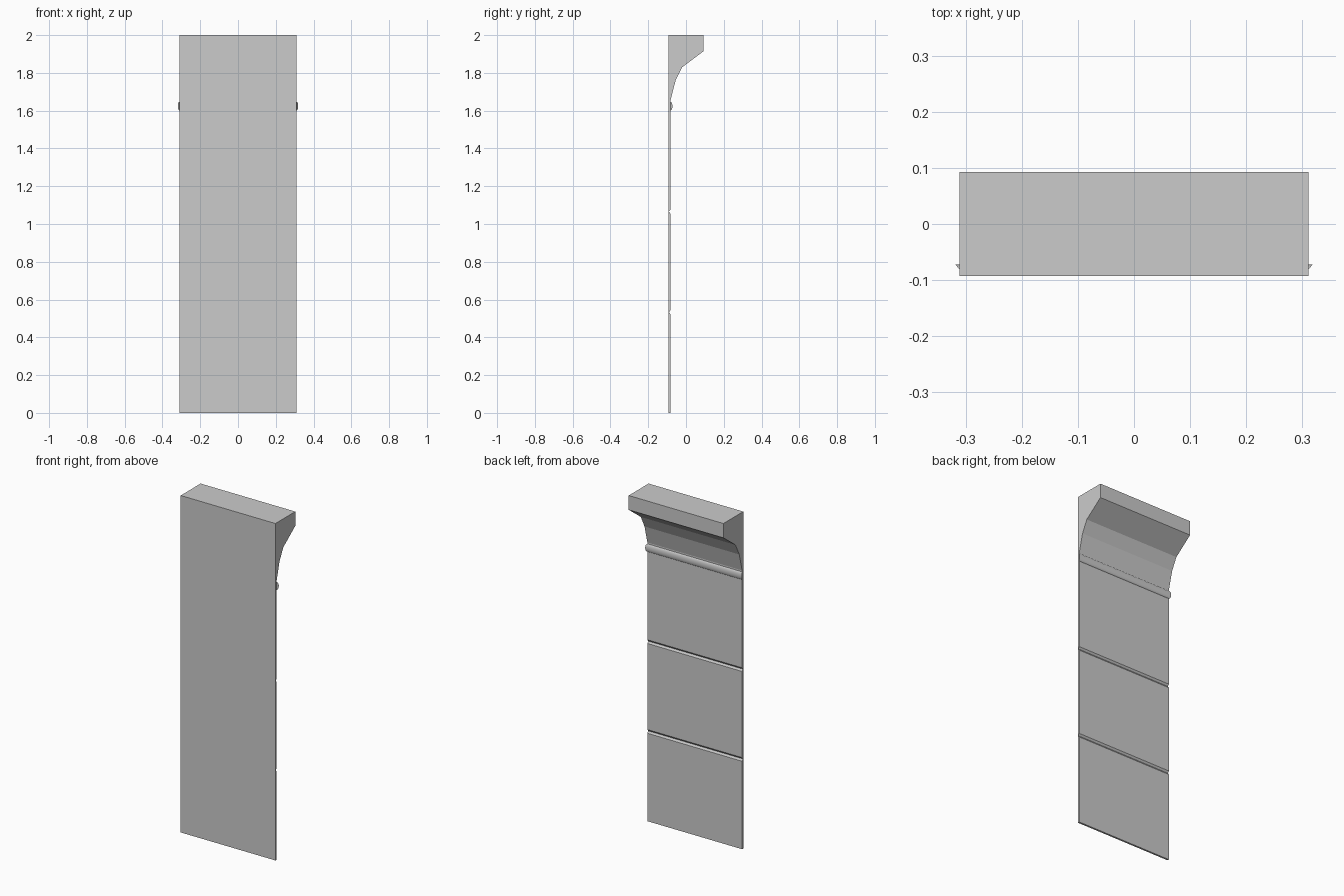
import bpy, bmesh, math

if "Cube" in bpy.data.objects:
    bpy.data.objects.remove(bpy.data.objects["Cube"])

HALF_W = 0.311
BACK, WALL = -0.093, -0.082


def extruded(name, profile, half_width):
    """Closed (y, z) profile swept along x; half_width(y) lets the ends be mitred."""
    bm = bmesh.new()
    left = [bm.verts.new((-half_width(y), y, z)) for y, z in profile]
    right = [bm.verts.new((half_width(y), y, z)) for y, z in profile]
    bm.faces.new(left)
    bm.faces.new(right[::-1])
    n = len(profile)
    for i in range(n):
        j = (i + 1) % n
        bm.faces.new((left[i], right[i], right[j], left[j]))
    bmesh.ops.recalc_face_normals(bm, faces=bm.faces)
    mesh = bpy.data.meshes.new(name)
    bm.to_mesh(mesh)
    bm.free()
    obj = bpy.data.objects.new(name, mesh)
    bpy.context.collection.objects.link(obj)
    return obj


# Wall slab with two V grooves and the flared cornice at the top
profile = [(BACK, 0), (WALL, 0)]
for z in (0.533, 1.066):
    profile += [(WALL, z - 0.011), (WALL - 0.008, z), (WALL, z + 0.011)]
profile += [(WALL, 1.655), (-0.055, 1.76), (-0.02, 1.83),
            (0.093, 1.915), (0.093, 2.0), (BACK, 2.0)]
extruded("wall_panel_with_cornice", profile, lambda y: HALF_W)

# Rounded bead under the cornice, mitred outward at both ends
steps = 8
bead = []
for i in range(steps + 1):
    a = -math.pi / 2 + math.pi * i / steps
    bead.append((WALL + 0.001 + 0.009 * math.cos(a), 1.624 + 0.023 * math.sin(a)))
trim = extruded("bead_moulding", bead, lambda y: HALF_W + (y - WALL - 0.001) * 0.85)

bpy.ops.object.select_all(action="DESELECT")
trim.select_set(True)
bpy.context.view_layer.objects.active = trim
bpy.ops.object.shade_smooth_by_angle(angle=math.radians(40))
